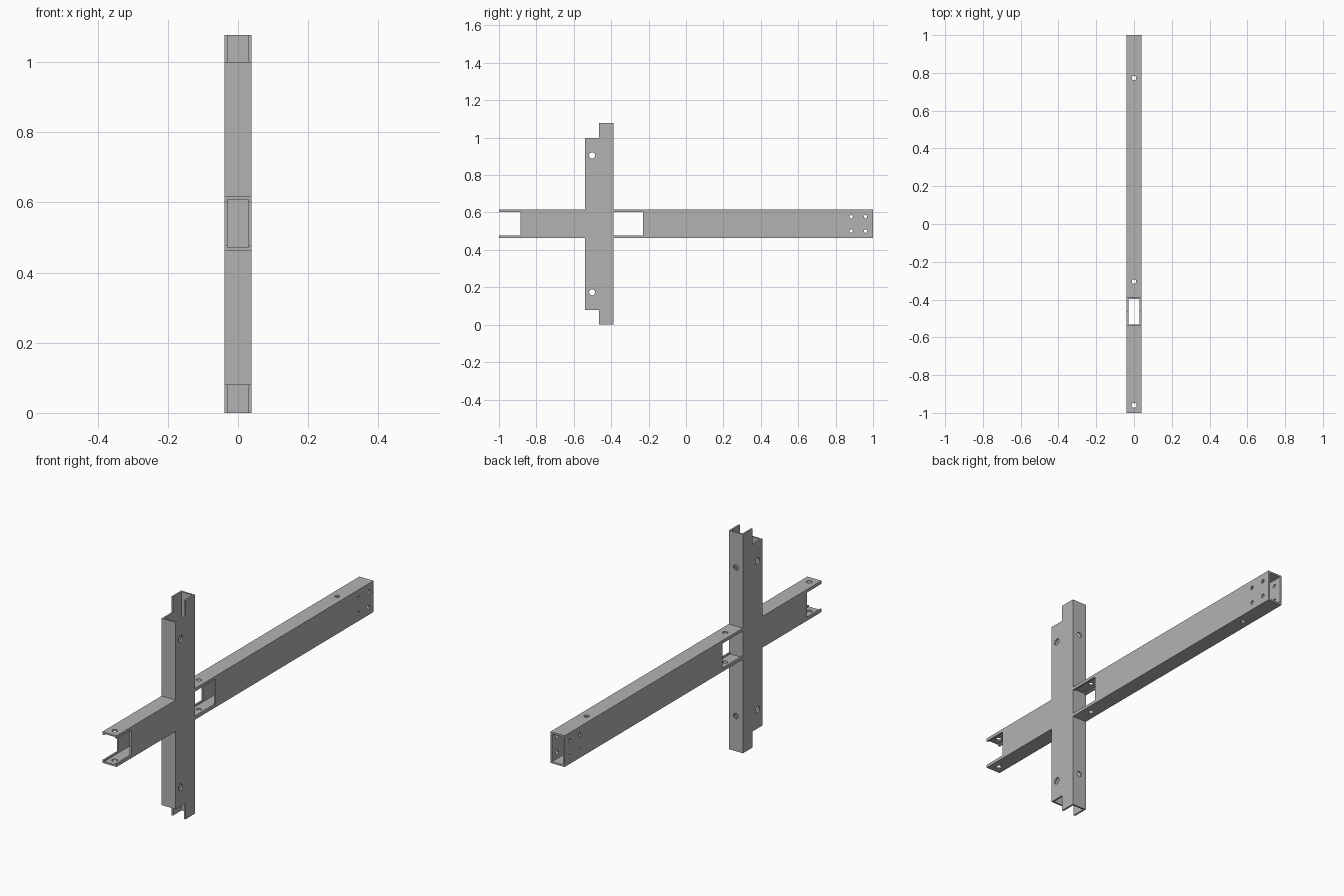
import bpy
from mathutils import Vector, Matrix

cube = bpy.data.objects.get("Cube")
if cube:
    bpy.data.objects.remove(cube, do_unlink=True)

# Shared material
steel = bpy.data.materials.new("plain grey steel")
steel.use_nodes = True
GREY = (0.45, 0.45, 0.45, 1)
steel.diffuse_color = GREY
steel.node_tree.nodes["Principled BSDF"].inputs["Base Color"].default_value = GREY

# Main dimensions
W = 0.0385                     # half width of both tubes
T = 0.0085                     # wall thickness
FRONT, BACK = -0.54, -0.388    # upright depth
LOW, HIGH = 0.4625, 0.6165     # beam height
TOP = 1.078
MID = TOP / 2
OVER = 0.05                    # cutter overshoot


def box(name, lo, hi):
    lo, hi = Vector(lo), Vector(hi)
    bpy.ops.mesh.primitive_cube_add(size=1, location=(lo + hi) / 2)
    ob = bpy.context.object
    ob.name = name
    ob.data.transform(Matrix.Diagonal((*(hi - lo), 1)))
    return ob


def drill(axis, centre, radius, depth):
    turn = {"x": (0, 1.5707963, 0), "y": (1.5707963, 0, 0), "z": (0, 0, 0)}[axis]
    bpy.ops.mesh.primitive_cylinder_add(vertices=24, radius=radius, depth=depth,
                                        location=centre, rotation=turn)
    return bpy.context.object


def cut(ob, cutter):
    mod = ob.modifiers.new("cut", "BOOLEAN")
    mod.operation = "DIFFERENCE"
    mod.solver = "EXACT"
    mod.object = cutter
    bpy.context.view_layer.objects.active = ob
    bpy.ops.object.modifier_apply(modifier=mod.name)
    bpy.data.objects.remove(cutter, do_unlink=True)


def beam(name, start, end):
    """Open rectangular tube running along y."""
    ob = box(name, (-W, start, LOW), (W, end, HIGH))
    cut(ob, box("bore", (-W + T, start - OVER, LOW + T), (W - T, end + OVER, HIGH - T)))
    ob.data.materials.append(steel)
    return ob


def side_window(ob, start, end):
    cut(ob, box("window", (-W - OVER, start, LOW + 0.015), (W + OVER, end, HIGH - 0.015)))


# Upright: hollow post with its front half notched at both ends
upright = box("upright", (-W, FRONT, 0), (W, BACK, TOP))
cut(upright, box("bore", (-W + T, FRONT + T, -OVER), (W - T, BACK - T, TOP + OVER)))
for z0, z1 in ((-OVER, 0.079), (TOP - 0.079, TOP + OVER)):
    cut(upright, box("notch", (-W - OVER, FRONT - OVER, z0), (W + OVER, -0.464, z1)))
for z in (MID - 0.366, MID + 0.366):
    cut(upright, drill("x", (0, -0.502, z), 0.016, 0.2))
    cut(upright, drill("y", (0, BACK, z), 0.013, 0.05))
upright.data.materials.append(steel)

# Front arm: short tube with a forked end
front_arm = beam("front_arm", -1, FRONT)
side_window(front_arm, -1 - OVER, -0.886)
cut(front_arm, drill("z", (0, -0.96, MID), 0.013, 0.3))

# Rear beam: long tube with a window beside the upright and bolt holes
rear_beam = beam("rear_beam", BACK, 1)
side_window(rear_beam, BACK - OVER, -0.23)
for y in (-0.305, 0.773):
    cut(rear_beam, drill("z", (0, y, MID), 0.012, 0.3))
for y in (0.883, 0.96):
    for z in (MID - 0.0385, MID + 0.0385):
        cut(rear_beam, drill("x", (0, y, z), 0.009, 0.2))
